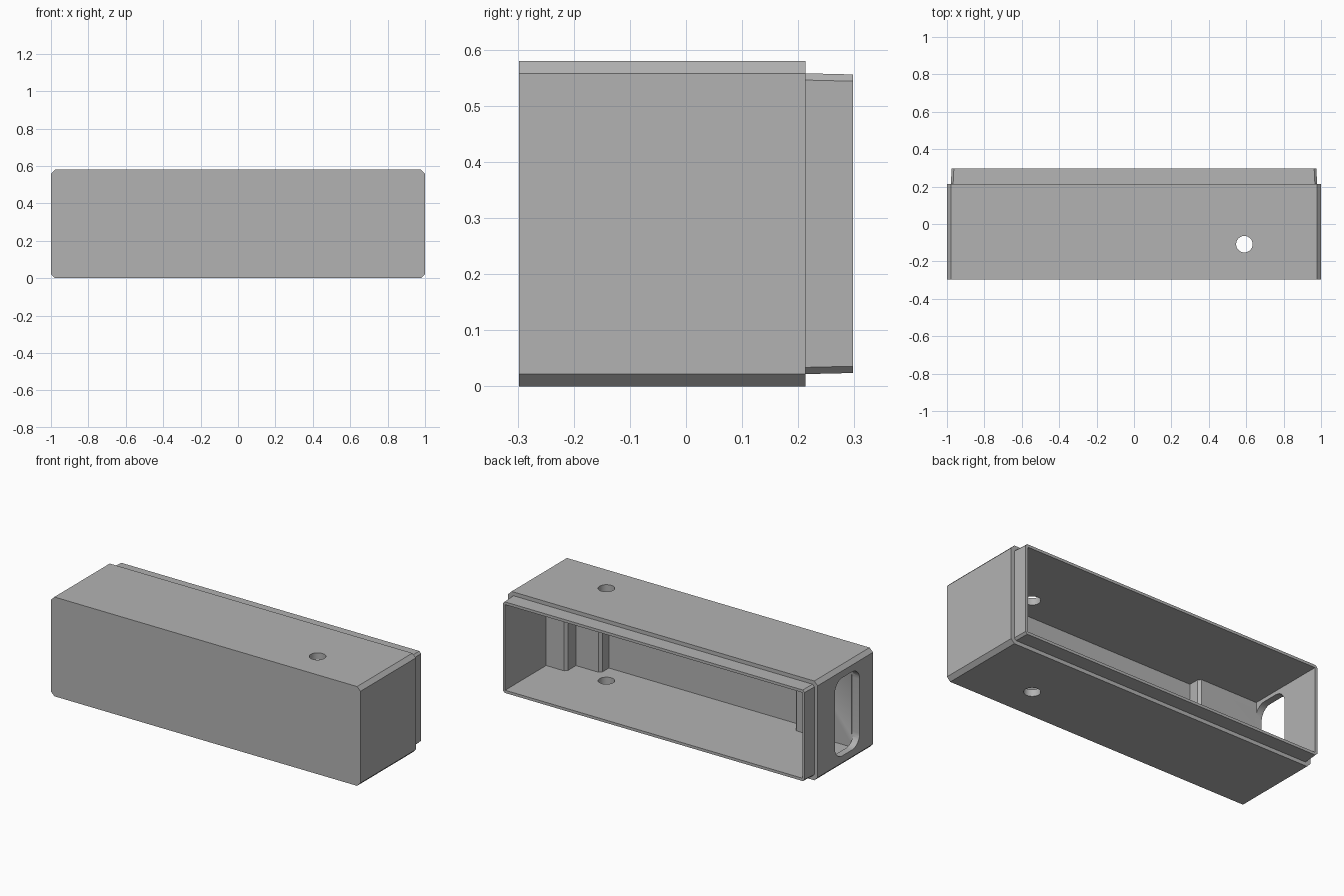
import bpy, bmesh, math

cube = bpy.data.objects.get("Cube")
if cube:
    bpy.data.objects.remove(cube, do_unlink=True)

grey = bpy.data.materials.new("plain_grey")
grey.use_nodes = True
COLOUR = (0.45, 0.45, 0.45, 1)
grey.diffuse_color = COLOUR
grey.node_tree.nodes["Principled BSDF"].inputs["Base Color"].default_value = COLOUR

MID_Z = 0.29


def loft(name, rings):
    """Closed solid through matching rings of points."""
    bm = bmesh.new()
    loops = [[bm.verts.new(p) for p in ring] for ring in rings]
    for a, b in zip(loops, loops[1:]):
        for i in range(len(a)):
            j = (i + 1) % len(a)
            bm.faces.new((a[i], a[j], b[j], b[i]))
    bm.faces.new(loops[0])
    bm.faces.new(loops[-1])
    bmesh.ops.recalc_face_normals(bm, faces=bm.faces)
    mesh = bpy.data.meshes.new(name)
    bm.to_mesh(mesh)
    bm.free()
    mesh.materials.append(grey)
    obj = bpy.data.objects.new(name, mesh)
    bpy.context.collection.objects.link(obj)
    return obj


def chamfered_ring(y, half_x, half_z, cut):
    corners = []
    for sx, sz, first in ((1, 1, 0), (-1, 1, 1), (-1, -1, 0), (1, -1, 1)):
        pair = [(half_x, half_z - cut), (half_x - cut, half_z)]
        if first:
            pair.reverse()
        corners += [(sx * x, y, MID_Z + sz * z) for x, z in pair]
    return corners


def carve(target, cutter):
    cutter.hide_render = True
    mod = target.modifiers.new("carve", "BOOLEAN")
    mod.operation = "DIFFERENCE"
    mod.solver = "EXACT"
    mod.object = cutter
    bpy.context.view_layer.objects.active = target
    bpy.ops.object.modifier_apply(modifier=mod.name)
    bpy.data.objects.remove(cutter, do_unlink=True)


# Box with chamfered long edges and a slightly tapered lip at the back
housing = loft("housing", [
    chamfered_ring(-0.298, 1.0, 0.29, 0.022),
    chamfered_ring(0.213, 1.0, 0.29, 0.022),
    chamfered_ring(0.213, 0.979, 0.268, 0.012),
    chamfered_ring(0.298, 0.975, 0.266, 0.012),
])

# Cavity plan, stepping around the solid blocks at both ends
plan = [(-0.96, 0.4), (-0.96, -0.17), (-0.595, -0.17), (-0.58, -0.185),
        (-0.58, -0.245), (0.67, -0.245), (0.67, -0.185), (0.685, -0.17),
        (0.83, -0.17), (0.83, -0.095), (0.845, -0.08), (0.96, -0.08),
        (0.96, 0.4)]
carve(housing, loft("cavity_cutter", [[(x, y, z) for x, y in plan]
                                      for z in (0.04, 0.54)]))

# Round hole through top and bottom
circle = [(0.59 + 0.044 * math.cos(a), -0.108 + 0.044 * math.sin(a))
          for a in (math.tau * i / 48 for i in range(48))]
carve(housing, loft("hole_cutter", [[(x, y, z) for x, y in circle]
                                    for z in (-0.1, 0.7)]))

# Rounded slot through the right-hand end wall
radius, half_y, half_z, steps = 0.07, 0.115, 0.228, 8
slot = []
for k, (sy, sz) in enumerate(((1, 1), (-1, 1), (-1, -1), (1, -1))):
    for i in range(steps + 1):
        a = math.pi / 2 * (k + i / steps)
        slot.append((-0.06 + sy * (half_y - radius) + radius * math.cos(a),
                     MID_Z + sz * (half_z - radius) + radius * math.sin(a)))
carve(housing, loft("slot_cutter", [[(x, y, z) for y, z in slot]
                                    for x in (-1.1, -0.95)]))

# Smooth the round cuts, keep all edges sharp
bpy.ops.object.select_all(action="DESELECT")
housing.select_set(True)
bpy.context.view_layer.objects.active = housing
bpy.ops.object.shade_smooth_by_angle(angle=math.radians(25))
